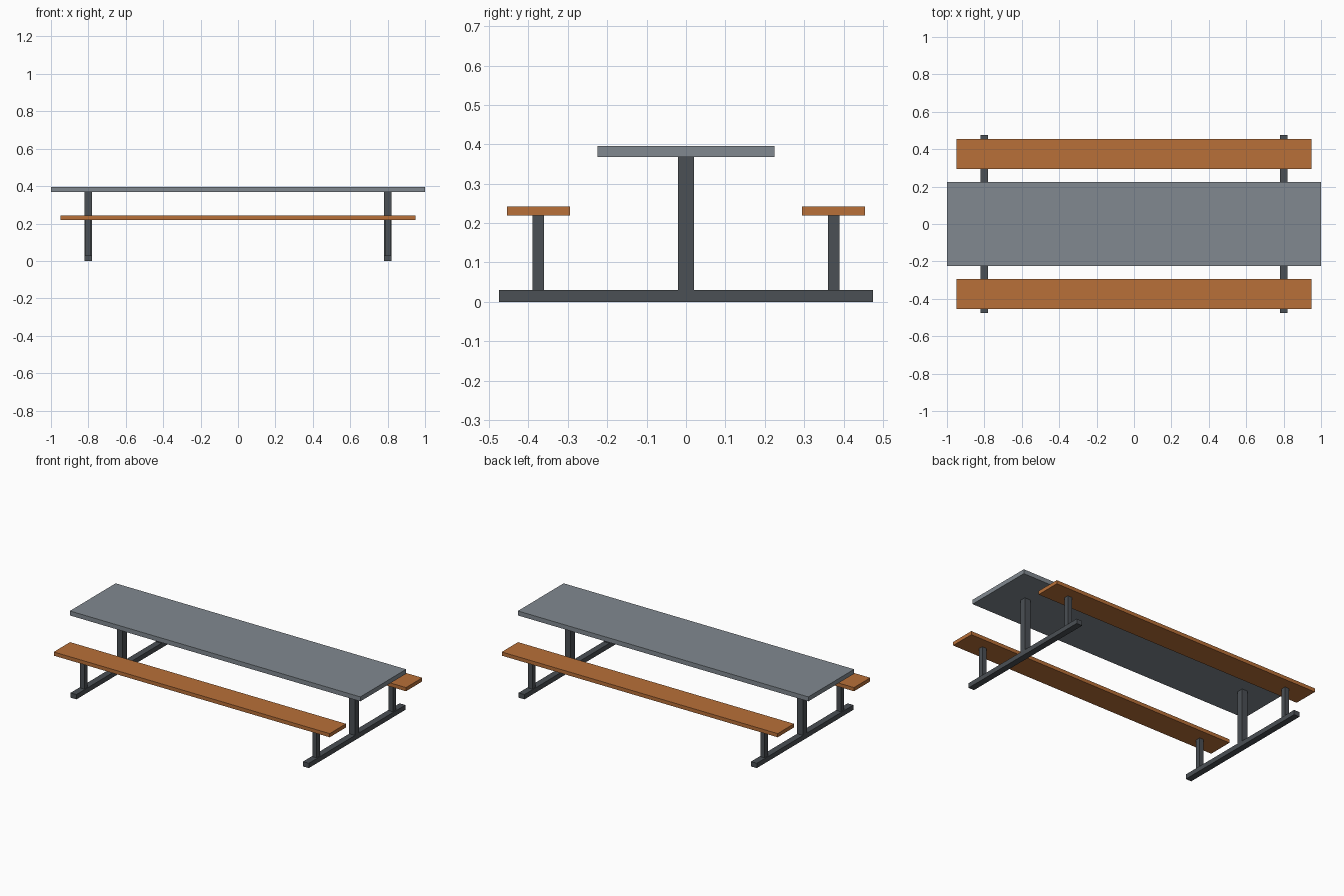
import bpy

if "Cube" in bpy.data.objects:
    bpy.data.objects.remove(bpy.data.objects["Cube"])


def material(name, color):
    mat = bpy.data.materials.new(name)
    mat.diffuse_color = color
    mat.use_nodes = True
    mat.node_tree.nodes["Principled BSDF"].inputs["Base Color"].default_value = mat.diffuse_color
    return mat


steel = material("dark_steel", (0.07, 0.08, 0.09, 1))
slate = material("slate_grey", (0.22, 0.25, 0.28, 1))
wood = material("orange_wood", (0.48, 0.16, 0.04, 1))


def box(name, x, y, z, mat):
    """Box spanning the given (min, max) ranges."""
    ranges = (x, y, z)
    bpy.ops.mesh.primitive_cube_add(size=1, location=[(a + b) / 2 for a, b in ranges])
    obj = bpy.context.object
    obj.name = name
    obj.scale = [b - a for a, b in ranges]
    bpy.ops.object.transform_apply(location=False, rotation=False, scale=True)
    obj.data.materials.append(mat)
    return obj


def around(centre, half):
    return (centre - half, centre + half)


RAIL_TOP, SEAT_BOTTOM, SEAT_TOP = 0.03, 0.219, 0.242
TOP_BOTTOM, TOP_TOP = 0.368, 0.396

# Table top
box("table_top", (-1, 1), (-0.225, 0.225), (TOP_BOTTOM, TOP_TOP), slate)

# Bench seats
for side, sy in (("front", -1), ("back", 1)):
    box(side + "_bench_seat", (-0.95, 0.95), around(sy * 0.375, 0.08),
        (SEAT_BOTTOM, SEAT_TOP), wood)

# End frames: floor rail, table post and two bench posts
for end, sx in (("left", -1), ("right", 1)):
    cx = sx * 0.8
    box(end + "_floor_rail", around(cx, 0.02), (-0.475, 0.475), (0, RAIL_TOP), steel)
    box(end + "_table_post", around(cx, 0.02), around(0, 0.02),
        (RAIL_TOP, TOP_BOTTOM), steel)
    for side, sy in (("front", -1), ("back", 1)):
        box(end + "_" + side + "_bench_post", around(cx, 0.015),
            around(sy * 0.375, 0.015), (RAIL_TOP, SEAT_BOTTOM), steel)
